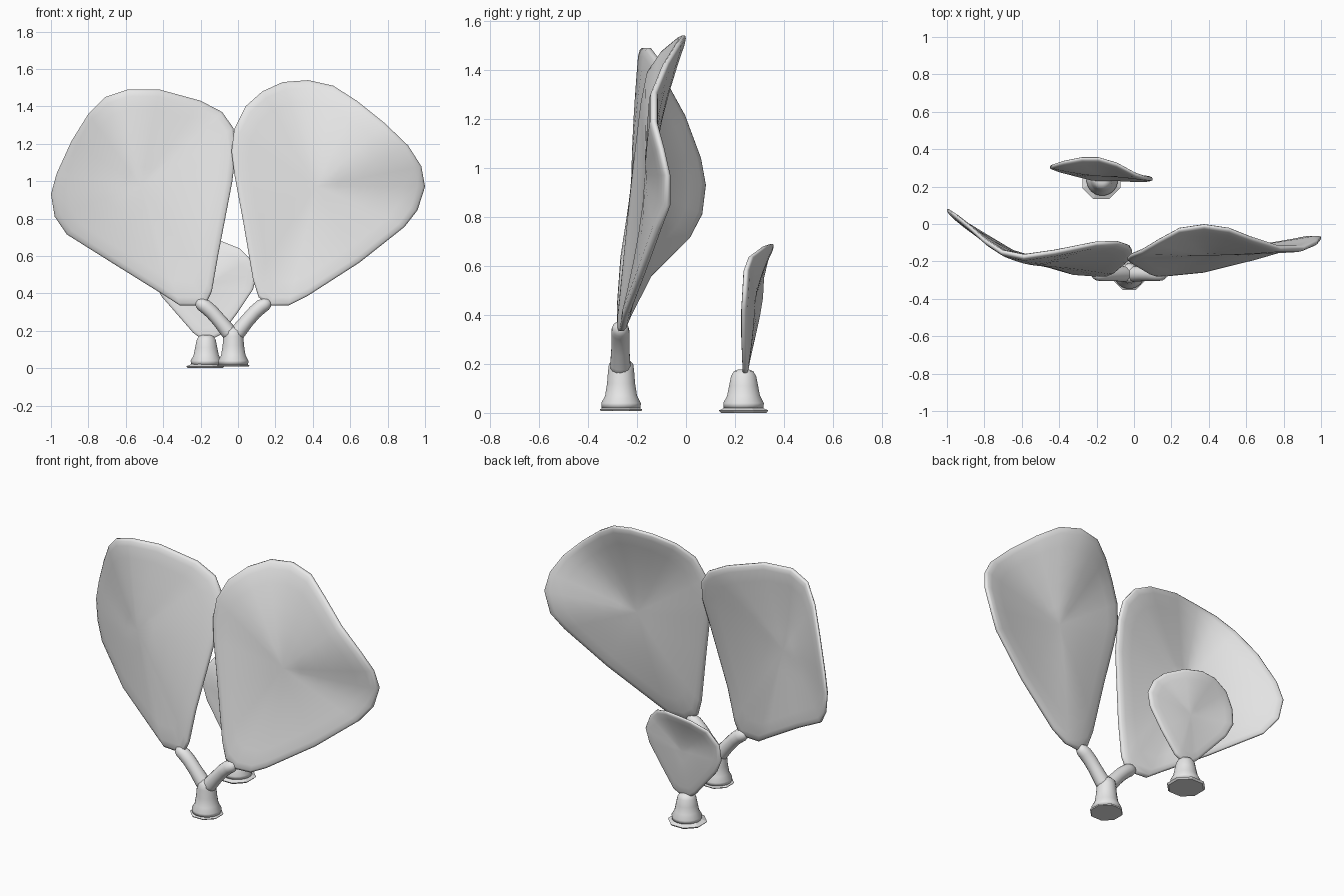
import bpy
import bmesh
import math
from mathutils import Vector

cube = bpy.data.objects.get("Cube")
if cube:
    bpy.data.objects.remove(cube, do_unlink=True)

COLOUR = (0.8, 0.8, 0.8, 1.0)
grey = bpy.data.materials.new("pale_grey")
grey.use_nodes = True
grey.diffuse_color = COLOUR
grey.node_tree.nodes["Principled BSDF"].inputs["Base Color"].default_value = COLOUR


def finish(bm, name, smooth=True):
    """Turn a bmesh into a coloured object."""
    bmesh.ops.recalc_face_normals(bm, faces=bm.faces[:])
    for face in bm.faces:
        face.smooth = smooth
    mesh = bpy.data.meshes.new(name)
    bm.to_mesh(mesh)
    bm.free()
    mesh.materials.append(grey)
    obj = bpy.data.objects.new(name, mesh)
    bpy.context.collection.objects.link(obj)
    return obj


def bridge(bm, a, b):
    n = len(a)
    for i in range(n):
        bm.faces.new((a[i], a[(i + 1) % n], b[(i + 1) % n], b[i]))


def pad(name, centre, rim, thick):
    """Curved leaf pad: rings run from the centre to the rim on both sides."""
    bm = bmesh.new()
    c = Vector(centre)
    edges = []
    for side in (-1, 1):
        middle = bm.verts.new(c + Vector((0, side * thick, 0)))
        last = None
        for t in (0.2, 0.4, 0.6, 0.8, 0.93, 0.98, 1.0):
            half = thick * (1.0 if t < 0.95 else 0.75 if t < 1 else 0.35)
            ring = []
            for x, z, y in rim:
                p = c.lerp(Vector((x, y, z)), t)
                p.y = c.y + (y - c.y) * t ** 1.5 + side * half
                ring.append(bm.verts.new(p))
            if last:
                bridge(bm, last, ring)
            else:
                for i in range(len(ring)):
                    bm.faces.new((middle, ring[i], ring[(i + 1) % len(ring)]))
            last = ring
        edges.append(last)
    bridge(bm, *edges)
    return finish(bm, name)


def lathe(name, x, y, profile, sides, smooth=True):
    """Revolve (radius, height) pairs about a vertical axis."""
    bm = bmesh.new()
    rings = []
    for r, z in profile:
        angles = [math.tau * (i + 0.5) / sides for i in range(sides)]
        rings.append([bm.verts.new((x + r * math.cos(a), y + r * math.sin(a), z))
                      for a in angles])
    for a, b in zip(rings, rings[1:]):
        bridge(bm, a, b)
    bm.faces.new(rings[0])
    bm.faces.new(rings[-1])
    return finish(bm, name, smooth)


def branch(name, path, radius):
    """Bent round stalk with a rounded tip."""
    bm = bmesh.new()
    rings = []
    for i, (x, z, k) in enumerate(path):
        x0, z0, _ = path[max(i - 1, 0)]
        x1, z1, _ = path[min(i + 1, len(path) - 1)]
        across = Vector((z0 - z1, 0, x1 - x0)).normalized()
        ring = []
        for j in range(14):
            a = math.tau * j / 14
            offset = across * math.cos(a) + Vector((0, math.sin(a), 0))
            ring.append(bm.verts.new(Vector((x, -0.268, z)) + offset * radius * k))
        rings.append(ring)
    for a, b in zip(rings, rings[1:]):
        bridge(bm, a, b)
    bm.faces.new(rings[0])
    bm.faces.new(rings[-1])
    return finish(bm, name)


# Large leaf pads: rim points are (x, z, y)
pad("left_leaf_pad", (0.42, -0.15, 0.97), [
    (0.17, 0.335, -0.27), (0.27, 0.335, -0.26), (0.37, 0.385, -0.25),
    (0.65, 0.565, -0.18), (0.89, 0.755, -0.11), (0.96, 0.845, -0.075),
    (1.0, 0.97, -0.075), (0.98, 1.08, -0.1), (0.91, 1.19, -0.13),
    (0.785, 1.31, -0.13), (0.635, 1.43, -0.08), (0.51, 1.51, -0.03),
    (0.375, 1.54, -0.01), (0.24, 1.53, -0.03), (0.13, 1.48, -0.09),
    (0.04, 1.4, -0.145), (-0.02, 1.28, -0.17), (-0.035, 1.16, -0.185),
    (-0.02, 1.04, -0.2), (0.03, 0.77, -0.23), (0.08, 0.475, -0.26),
    (0.11, 0.38, -0.27)], 0.018)

pad("right_leaf_pad", (-0.52, -0.205, 0.97), [
    (-0.175, 0.335, -0.27), (-0.31, 0.335, -0.26), (-0.395, 0.39, -0.235),
    (-0.66, 0.555, -0.15), (-0.915, 0.715, 0.01), (-0.98, 0.81, 0.06),
    (-1.0, 0.93, 0.075), (-0.97, 1.04, 0.055), (-0.89, 1.215, -0.01),
    (-0.8, 1.36, -0.09), (-0.71, 1.45, -0.15), (-0.59, 1.49, -0.175),
    (-0.42, 1.49, -0.15), (-0.2, 1.43, -0.105), (-0.085, 1.37, -0.1),
    (-0.025, 1.285, -0.12), (-0.01, 1.17, -0.145), (-0.03, 1.0, -0.19),
    (-0.105, 0.61, -0.255), (-0.14, 0.41, -0.27)], 0.018)

# Small rear leaf pad
pad("rear_leaf_pad", (-0.17, 0.268, 0.44), [
    (-0.13, 0.16, 0.24), (-0.2, 0.16, 0.24), (-0.24, 0.19, 0.245),
    (-0.41, 0.385, 0.29), (-0.45, 0.47, 0.305), (-0.44, 0.56, 0.31),
    (-0.38, 0.64, 0.33), (-0.28, 0.68, 0.35), (-0.19, 0.69, 0.35),
    (-0.09, 0.68, 0.32), (0.01, 0.64, 0.265), (0.065, 0.585, 0.245),
    (0.1, 0.5, 0.24), (0.08, 0.42, 0.235), (0.0, 0.3, 0.235),
    (-0.09, 0.18, 0.24)], 0.013)

# Flared trunks
lathe("front_trunk", -0.025, -0.265, [
    (0.08, 0.02), (0.082, 0.04), (0.066, 0.07), (0.058, 0.12),
    (0.054, 0.17), (0.05, 0.2), (0.03, 0.22)], 20)
lathe("rear_trunk", -0.17, 0.235, [
    (0.082, 0.02), (0.084, 0.04), (0.068, 0.07), (0.06, 0.11),
    (0.052, 0.15), (0.04, 0.17), (0.02, 0.178)], 20)

# Thin eight-sided root plates
lathe("front_root_plate", -0.025, -0.265,
      [(0.09, 0.008), (0.094, 0.014), (0.06, 0.03)], 8, False)
lathe("rear_root_plate", -0.175, 0.235,
      [(0.1, 0.0), (0.11, 0.01), (0.06, 0.03)], 8, False)

# Forked stalks, mirrored about the front trunk
STALK = [(0.0, 0.16, 1.1), (0.03, 0.2, 1.1), (0.075, 0.255, 1.0),
         (0.115, 0.3, 1.0), (0.15, 0.33, 1.0), (0.175, 0.343, 0.9),
         (0.193, 0.349, 0.6), (0.2, 0.351, 0.25)]
for name, side in (("left_stalk", 1), ("right_stalk", -1)):
    branch(name, [(-0.025 + side * x, z, k) for x, z, k in STALK], 0.038)
